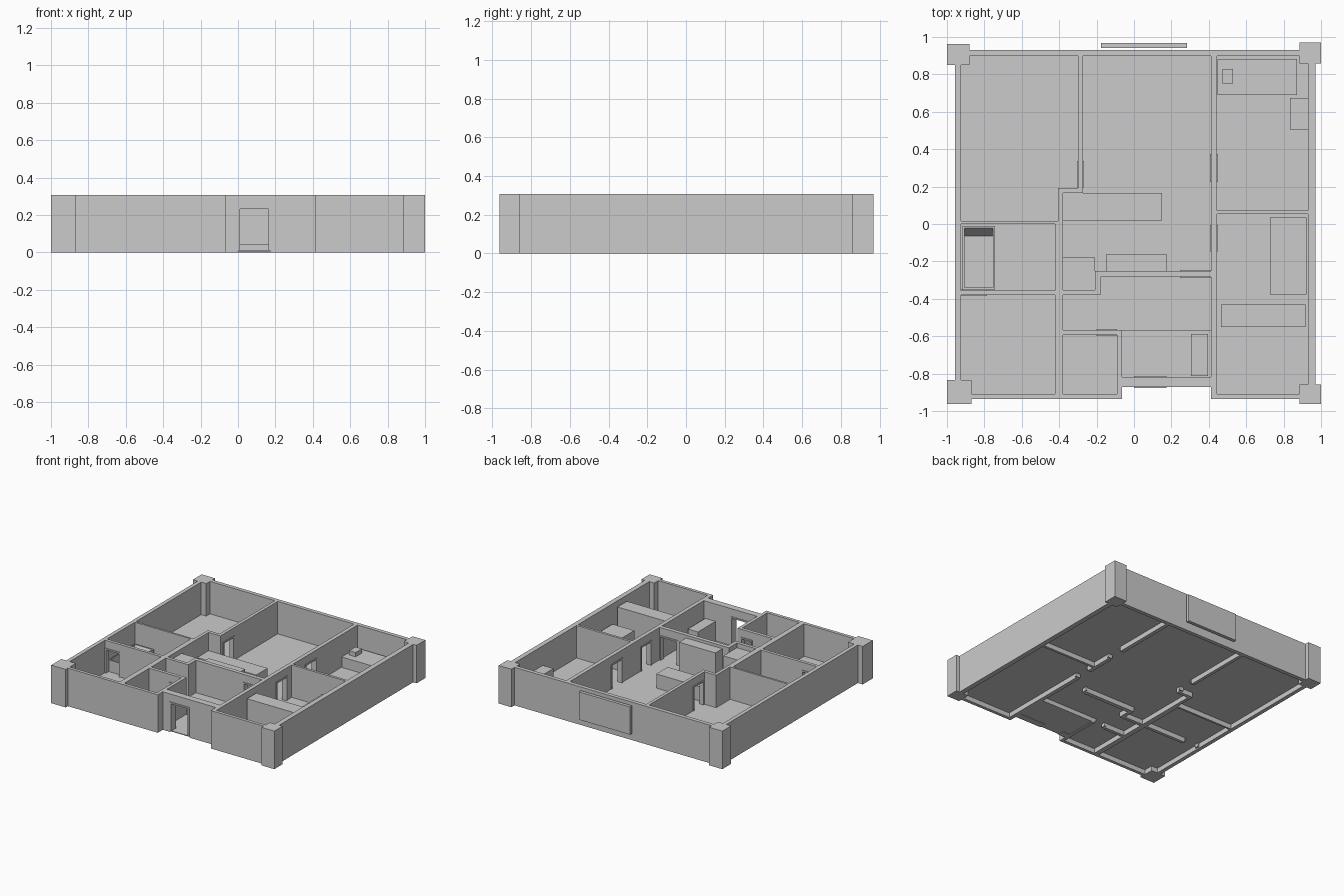
import bpy, bmesh

if "Cube" in bpy.data.objects:
    bpy.data.objects.remove(bpy.data.objects["Cube"])

H, DOOR, FLOOR = 0.308, 0.245, 0.045   # wall top, door head, floor top


def mesh_object(name, bm):
    bmesh.ops.recalc_face_normals(bm, faces=bm.faces)
    me = bpy.data.meshes.new(name)
    bm.to_mesh(me)
    bm.free()
    ob = bpy.data.objects.new(name, me)
    bpy.context.collection.objects.link(ob)
    return ob


def add_box(bm, x0, x1, y0, y1, z0, z1):
    vs = bmesh.ops.create_cube(bm, size=1)["verts"]
    for v in vs:
        v.co.x = x1 if v.co.x > 0 else x0
        v.co.y = y1 if v.co.y > 0 else y0
        v.co.z = z1 if v.co.z > 0 else z0


def box(name, *b):
    bm = bmesh.new()
    add_box(bm, *b)
    return mesh_object(name, bm)


def wall(name, axis, c0, c1, start, end, doors=()):
    """Wall along an axis, c0..c1 thick, split around framed doorways."""
    wb, fb = bmesh.new(), bmesh.new()

    def put(bm, a, b, p, q, z0, z1):
        add_box(bm, *((a, b, p, q) if axis == "x" else (p, q, a, b)), z0, z1)

    pos = start
    for d0, d1 in doors:
        if d0 > pos + 0.001:
            put(wb, pos, d0, c0, c1, 0, H)
        put(wb, d0, d1, c0, c1, DOOR, H)
        p, q, t = c0 - 0.005, c1 + 0.005, 0.012
        put(fb, d0, d0 + t, p, q, 0.01, DOOR)
        put(fb, d1 - t, d1, p, q, 0.01, DOOR)
        put(fb, d0 + t, d1 - t, p, q, DOOR - t, DOOR)
        pos = d1
    if end > pos + 0.001:
        put(wb, pos, end, c0, c1, 0, H)
    mesh_object(name, wb)
    if doors:
        mesh_object(name + "_door_frames", fb)
    else:
        fb.free()


# Outer walls, with the recessed entrance
wall("left_wall", "y", -0.957, -0.925, -0.936, 0.93)
wall("right_wall", "y", 0.93, 0.97, -0.936, 0.93)
wall("back_wall", "x", 0.898, 0.93, -0.925, 0.93)
wall("front_wall_left", "x", -0.936, -0.91, -0.925, -0.064)
wall("front_wall_right", "x", -0.936, -0.91, 0.412, 0.93)
wall("entrance_wall", "x", -0.872, -0.818, -0.064, 0.412, [(0.0, 0.175)])

# Inner walls
wall("east_partition", "y", 0.412, 0.444, -0.91, 0.898,
     [(-0.147, -0.005), (0.225, 0.374)])
wall("east_divider", "x", 0.053, 0.073, 0.444, 0.93)
wall("living_partition", "y", -0.299, -0.273, 0.193, 0.898, [(0.195, 0.337)])
wall("living_jog", "x", 0.166, 0.193, -0.406, -0.273)
wall("kitchen_wall", "y", -0.406, -0.38, 0.0, 0.166)
wall("bath_side_wall", "y", -0.422, -0.38, -0.91, 0.0)
wall("bath_back_wall", "x", 0.0, 0.016, -0.925, -0.406)
wall("bath_front_wall", "x", -0.38, -0.355, -0.925, -0.422, [(-0.925, -0.786)])
wall("hall_wall_left", "x", -0.38, -0.353, -0.38, -0.179)
wall("hall_jog", "y", -0.209, -0.179, -0.353, -0.251)
wall("hall_wall_right", "x", -0.284, -0.251, -0.179, 0.412, [(0.246, 0.412)])
wall("closet_wall", "x", -0.594, -0.567, -0.38, -0.064, [(-0.2, -0.091)])
wall("closet_side_wall", "y", -0.091, -0.064, -0.91, -0.594)

# Corner pillars
for name, b in {"pillar_back_left": (-1.0, -0.88, 0.85, 0.963),
                "pillar_back_right": (0.886, 1.0, 0.858, 0.97),
                "pillar_front_left": (-1.0, -0.87, -0.963, -0.834),
                "pillar_front_right": (0.886, 1.0, -0.963, -0.858)}.items():
    box(name, *b, 0, H)

# Thin raised floor, lower floor in the entrance
fl = bmesh.new()
for b in ((-0.94, 0.95, -0.567, 0.91), (-0.94, -0.075, -0.925, -0.567),
          (0.43, 0.95, -0.925, -0.567)):
    add_box(fl, *b, FLOOR - 0.006, FLOOR)
mesh_object("floor", fl)
box("entrance_floor", -0.075, 0.43, -0.868, -0.567, 0.004, 0.01)
box("entrance_step", -0.064, 0.412, -0.569, -0.565, 0.004, FLOOR)

# Panel standing just off the back wall
box("back_panel", -0.176, 0.283, 0.941, 0.967, 0.06, 0.285)

# Furniture: x0, x1, y0, y1, bottom, top
for name, b in {
    "kitchen_counter": (-0.38, 0.15, 0.02, 0.166, FLOOR, 0.16),
    "refrigerator": (-0.38, -0.209, -0.353, -0.18, FLOOR, 0.27),
    "tall_cupboard": (-0.15, 0.176, -0.251, -0.162, FLOOR, 0.285),
    "bed": (0.447, 0.872, 0.69, 0.882, FLOOR, 0.13),
    "pillow": (0.472, 0.53, 0.75, 0.83, 0.13, 0.165),
    "bedside_chest": (0.835, 0.93, 0.505, 0.674, FLOOR, 0.15),
    "side_bed": (0.727, 0.922, -0.376, 0.035, FLOOR, 0.15),
    "wardrobe": (0.465, 0.916, -0.55, -0.43, FLOOR, 0.27),
    "shoe_cabinet": (0.305, 0.396, -0.813, -0.588, 0.01, 0.17),
}.items():
    box(name, *b)

# Bathtub with a sloped backrest
tb = bmesh.new()
add_box(tb, -0.916, -0.743, -0.35, -0.012, FLOOR, 0.14)
tb.normal_update()
top = max(tb.faces, key=lambda f: f.calc_center_median().z)
bmesh.ops.inset_region(tb, faces=[top], thickness=0.014)
inner = bmesh.ops.extrude_discrete_faces(tb, faces=[top])["faces"][0]
for v in inner.verts:
    v.co.z = 0.065
    if v.co.y > -0.1:
        v.co.y = -0.065
mesh_object("bathtub", tb)
